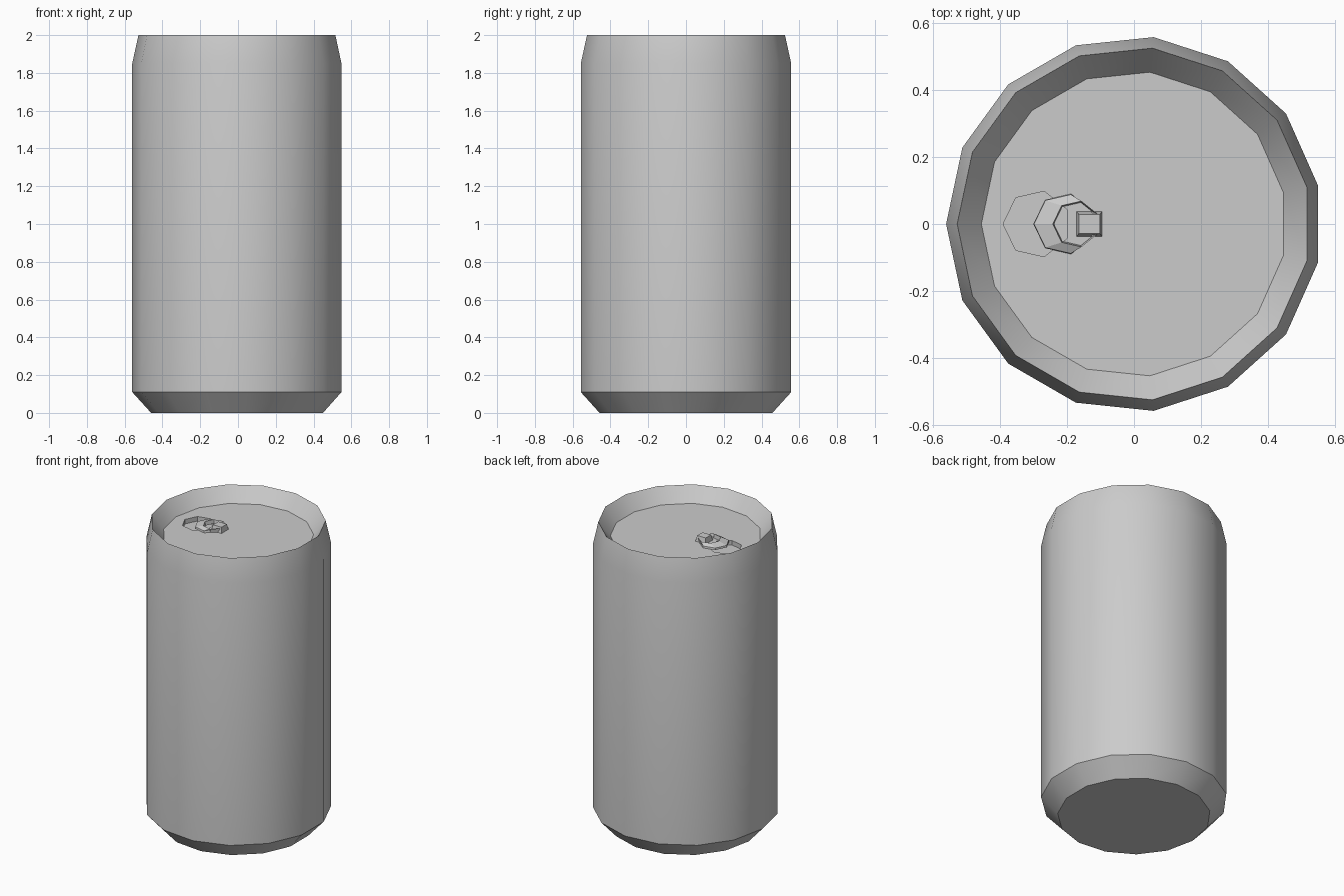
import bpy, bmesh, math

if "Cube" in bpy.data.objects:
    bpy.data.objects.remove(bpy.data.objects["Cube"])

LID_Z = 1.907


def ring(bm, r, z, n, cx=0.0):
    return [bm.verts.new((cx + r * math.cos(math.pi + 2 * math.pi * i / n),
                          r * math.sin(math.pi + 2 * math.pi * i / n), z))
            for i in range(n)]


def loft(name, sections, n, closed=False):
    """Skin (radius, z, centre x) rings; cap the ends or join them in a loop."""
    bm = bmesh.new()
    loops = [ring(bm, r, z, n, cx) for r, z, cx in sections]
    pairs = list(zip(loops, loops[1:]))
    if closed:
        pairs.append((loops[-1], loops[0]))
    else:
        bm.faces.new(loops[0])
        bm.faces.new(loops[-1])
    for a, b in pairs:
        for i in range(n):
            j = (i + 1) % n
            bm.faces.new((a[i], a[j], b[j], b[i]))
    bmesh.ops.recalc_face_normals(bm, faces=bm.faces)
    mesh = bpy.data.meshes.new(name)
    bm.to_mesh(mesh)
    bm.free()
    obj = bpy.data.objects.new(name, mesh)
    bpy.context.collection.objects.link(obj)
    return obj


def activate(obj):
    bpy.ops.object.select_all(action='DESELECT')
    obj.select_set(True)
    bpy.context.view_layer.objects.active = obj


# Can body with chamfered base, shoulder and sunken lid
body = loft("can_body", [(0.46, 0, 0), (0.56, 0.11, 0), (0.56, 1.85, 0),
                         (0.527, 2.0, 0), (0.455, LID_Z, 0)], 15)

# Shallow mouth recess in the lid
cutter = loft("mouth_cutter", [(0.1, LID_Z - 0.03, -0.29),
                               (0.1, LID_Z + 0.05, -0.29)], 7)
cutter.hide_render = True
cut = body.modifiers.new("mouth", 'BOOLEAN')
cut.operation = 'DIFFERENCE'
cut.solver = 'EXACT'
cut.object = cutter
activate(body)
bpy.ops.object.modifier_apply(modifier=cut.name)
bpy.data.objects.remove(cutter)
bpy.ops.object.shade_smooth_by_angle(angle=math.radians(30))

# Pull ring, wider on the mouth side
loft("pull_ring", [(0.092, LID_Z, -0.208), (0.09, LID_Z + 0.012, -0.208),
                   (0.07, LID_Z + 0.026, -0.172), (0.066, LID_Z, -0.172)],
     7, closed=True)

# Tab block with a narrower top
bm = bmesh.new()
bmesh.ops.create_cube(bm, size=1)
for v in bm.verts:
    top = v.co.z > 0
    v.co.x = -0.133 + v.co.x * (0.062 if top else 0.076)
    v.co.y *= 0.056 if top else 0.074
    v.co.z = LID_Z + (0.036 if top else 0.0)
mesh = bpy.data.meshes.new("tab_block")
bm.to_mesh(mesh)
bm.free()
bpy.context.collection.objects.link(bpy.data.objects.new("tab_block", mesh))
